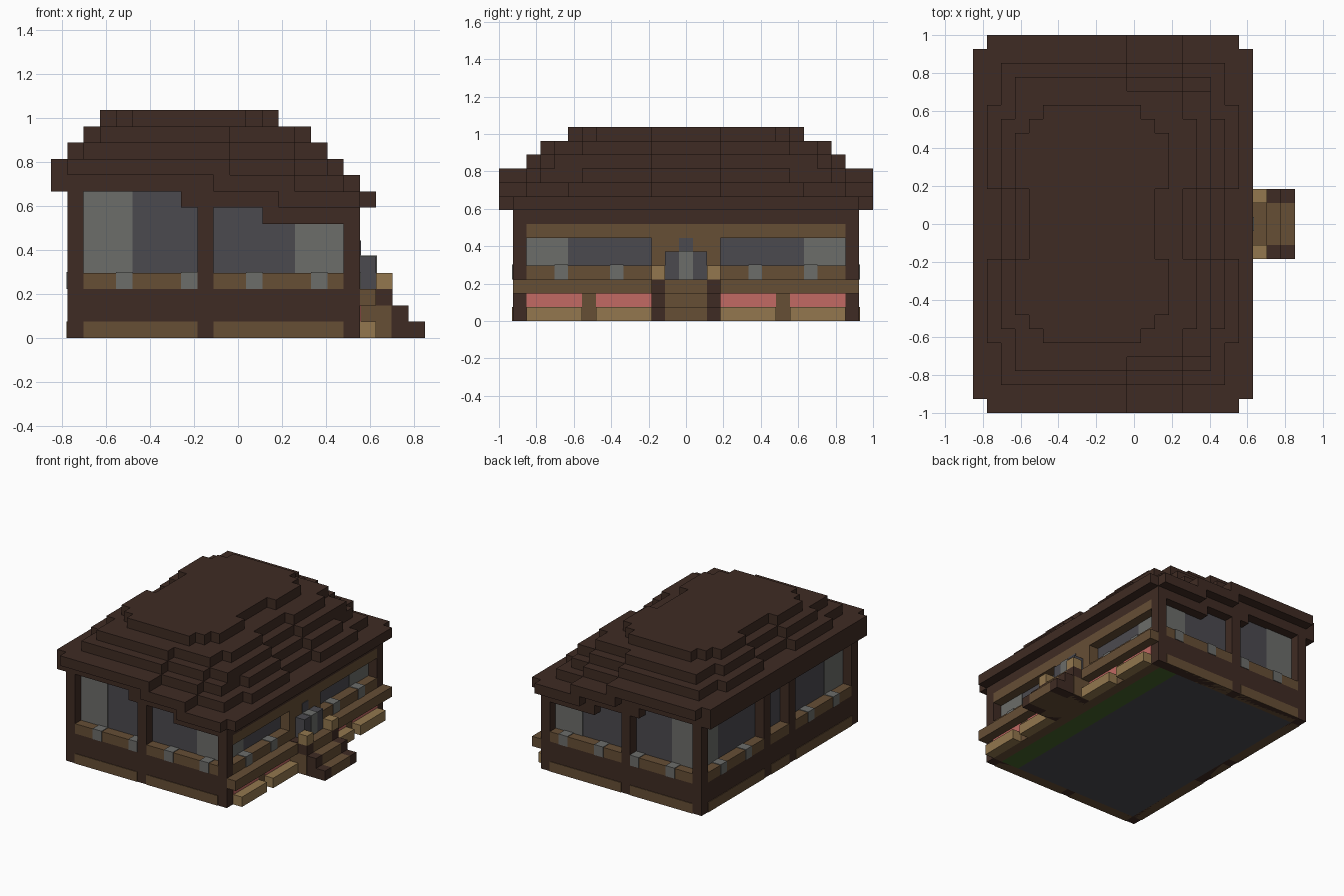
import bpy, bmesh

cube = bpy.data.objects.get("Cube")
if cube:
    bpy.data.objects.remove(cube, do_unlink=True)

U = 2 / 27          # edge of one block
NX, NY = 23, 27     # footprint in blocks


def linear(c):
    c /= 255
    return c / 12.92 if c <= 0.04045 else ((c + 0.055) / 1.055) ** 2.4


def material(name, r, g, b):
    m = bpy.data.materials.new(name)
    m.use_nodes = True
    col = (linear(r), linear(g), linear(b), 1)
    m.diffuse_color = col
    m.node_tree.nodes["Principled BSDF"].inputs["Base Color"].default_value = col
    return m


DARK = material("dark_timber", 63, 43, 35)
BROWN = material("brown_timber", 102, 78, 53)
TAN = material("pale_timber", 147, 119, 78)
SLATE = material("slate_grey", 75, 74, 79)
GREY = material("light_grey", 108, 109, 106)
PINK = material("blossom_pink", 194, 106, 99)
GREEN = material("grass_green", 70, 100, 42)


def blocks(name, mat, boxes):
    """One object from boxes (x0, x1, y0, y1, z0, z1) in block units."""
    bm = bmesh.new()
    for x0, x1, y0, y1, z0, z1 in boxes:
        geo = bmesh.ops.create_cube(bm, size=1)
        for v in geo["verts"]:
            v.co.x = ((x1 if v.co.x > 0 else x0) - NX / 2) * U
            v.co.y = ((y1 if v.co.y > 0 else y0) - NY / 2) * U
            v.co.z = (z1 if v.co.z > 0 else z0) * U
    me = bpy.data.meshes.new(name)
    bm.to_mesh(me)
    bm.free()
    me.materials.append(mat)
    ob = bpy.data.objects.new(name, me)
    bpy.context.collection.objects.link(ob)
    return ob


def both(boxes):
    """Add the front-to-back mirror image of each box."""
    return boxes + [(a, b, NY - d, NY - c, e, f) for a, b, c, d, e, f in boxes]


E = 0.06  # thickness of thin plates, in blocks

# Roof layers: level -> (left notch, right notch, [(x0, x1, y margin)])
ROOF = {
    13: (1, 1, [(5, 12, 5), (4, 13, 6), (3, 14, 7)]),
    12: (1, 1, [(3, 11, 3), (3, 15, 4), (2, 16, 6)]),
    11: (1, 1, [(2, 11, 2), (2, 15, 3), (2, 17, 4), (1, 17, 5)]),
    10: (0, 1, [(1, 11, 0), (0, 11, 1), (0, 15, 2), (0, 17, 3), (0, 18, 6)]),
    9: (0, 1, [(10, 15, 0), (0, 15, 1), (0, 18, 2), (0, 19, 5)]),
    8: (0, 0, [(14, 19, 0), (8, 20, 1)]),
    7: (0, 0, [(13, 19, 1)]),
}
for level, (nl, nr, rows) in ROOF.items():
    parts = both([(a, b, m, 11, level, level + 1) for a, b, m in rows])
    a, b = min(r[0] for r in rows), max(r[1] for r in rows)
    parts.append((a + nl, b - nr, 11, 16, level, level + 1))
    blocks(f"roof_layer_{level - 6}", DARK, parts)

# Floor
blocks("floor", SLATE, [(2, 16, 2, 25, 0, 1)])
blocks("grass_bed", GREEN, [(16, 18, 2, 25, 0, 1)])

# Wall bases and posts
blocks("wall_base", DARK, both([(1, 19, 1, 2, 0, 3)]) + [(1, 2, 2, 25, 0, 3)])
blocks("corner_posts", DARK, both([(1, 2, 1, 2, 3, 9), (18, 19, 1, 2, 3, 8)]))
blocks("middle_posts", DARK, both([(9, 10, 1, 2, 3, 9), (1, 2, 11, 12, 3, 9)]))

# Lower panels on three sides
blocks("end_panels", BROWN, both([(2, 9, 1 - E, 2, 0, 1), (10, 18, 1 - E, 2, 0, 1)]))
blocks("side_panels", BROWN, both([(1 - E, 2, 2, 11, 0, 1)]) + [(1 - E, 2, 12, 15, 0, 1)])

# Window sills with grey studs
blocks("end_sills", BROWN, both([(2, 9, 1, 2, 3, 4), (10, 18, 1, 2, 3, 4)]))
blocks("side_sills", BROWN, both([(1, 2, 2, 11, 3, 4), (18, 19, 2, 11, 3, 4)])
       + [(1, 2, 12, 15, 3, 4)])
studs = [(i, i + 1, 1 - E, 2, 3, 4 + E) for i in (4, 8, 12, 16)]
for j in (4, 8):
    studs += [(1 - E, 2, j, j + 1, 3, 4 + E), (18, 19 + E, j, j + 1, 3, 4 + E)]
blocks("sill_studs", GREY, both(studs))

# Glazing, with paler panes at the corners
blocks("dark_glazing", SLATE, [(2, 18, 2, 25, 1, 9)])
blocks("pale_glazing", GREY, both([(2 - E, 5, 2 - E, 5, 4, 9), (15, 18 + E, 2 - E, 5, 4, 9)]))

# Entrance wall
blocks("entrance_wall", BROWN, [(18, 19, 2, 25, 0, 3), (18, 19, 11, 16, 3, 7),
                                (18, 19, 2, 25, 6, 7)])
blocks("flower_strips", PINK, both([(18, 19 + E, j, j + 4, 1, 2) for j in (2, 7)]))
blocks("planter_boxes", TAN, both([(19, 20, j, j + 4, 0, 1) for j in (2, 7)]))
blocks("entrance_beams", BROWN, both([(19, 20, 1, 11, 2, 3)]))

# Steps with dark sides
blocks("steps", BROWN, [(19, 21 + n, 12, 15, 2 - n, 3 - n) for n in range(3)]
       + [(19, 21, 12, 15, 0, 2), (21, 22, 12, 15, 0, 1)])
blocks("step_core", BROWN, both([(19, 21 - E, 11, 12, 0, 2)]))
blocks("step_sides", DARK, both([(19, 21, 11 + E, 12, 0, 3), (20, 21, 11, 12, 2, 3),
                                 (21, 22, 11, 12, 0, 2), (22, 23, 11, 12, 0, 1)]))
blocks("step_posts", TAN, both([(20, 21, 11, 12, 3, 4)]))

# Door blocks at the top of the steps
blocks("door_blocks", SLATE, both([(19, 20, 12, 13, 3, 5)]) + [(19, 20, 13, 14, 3, 5)])
blocks("door_centre", GREY, [(19, 20 + E, 13, 14, 3, 5 + E)])
blocks("door_light", SLATE, [(18, 19 + E, 13, 14, 5, 6)])
